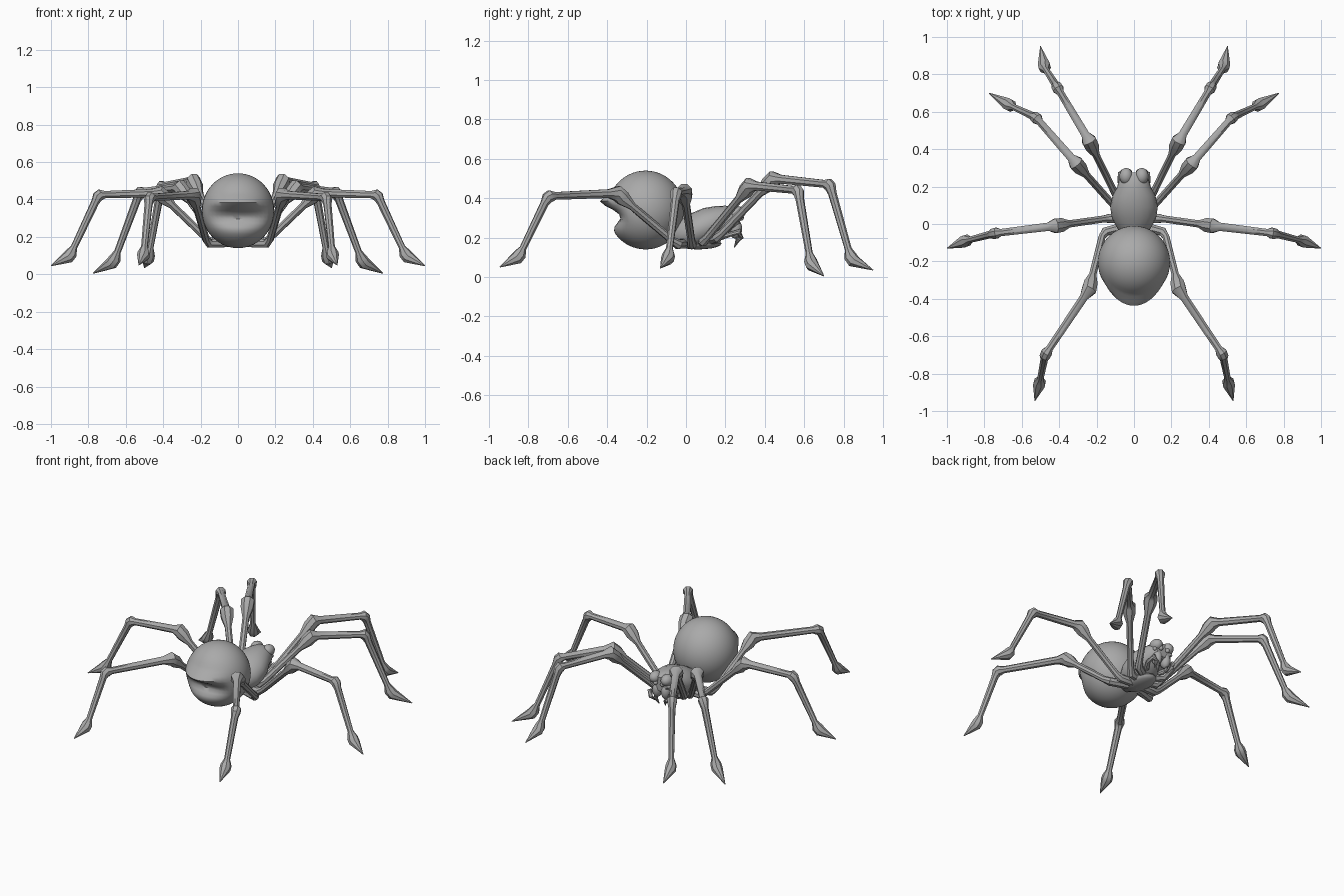
import bpy, bmesh, math
from mathutils import Vector, Matrix

if "Cube" in bpy.data.objects:
    bpy.data.objects.remove(bpy.data.objects["Cube"], do_unlink=True)

grey = bpy.data.materials.new("matte_grey")
grey.use_nodes = True
COLOR = (0.4, 0.4, 0.4, 1)
grey.diffuse_color = COLOR
grey.node_tree.nodes["Principled BSDF"].inputs["Base Color"].default_value = COLOR


def finish(name, bm, angle=40):
    bmesh.ops.recalc_face_normals(bm, faces=bm.faces)
    mesh = bpy.data.meshes.new(name)
    bm.to_mesh(mesh)
    bm.free()
    mesh.materials.append(grey)
    obj = bpy.data.objects.new(name, mesh)
    bpy.context.collection.objects.link(obj)
    bpy.ops.object.select_all(action="DESELECT")
    obj.select_set(True)
    bpy.context.view_layer.objects.active = obj
    bpy.ops.object.shade_smooth_by_angle(angle=math.radians(angle))
    return obj


def loft(bm, rings):
    """Skin rings of points and cap both ends."""
    loops = [[bm.verts.new(p) for p in ring] for ring in rings]
    n = len(loops[0])
    for a, b in zip(loops, loops[1:]):
        for i in range(n):
            j = (i + 1) % n
            bm.faces.new((a[i], a[j], b[j], b[i]))
    bm.faces.new(loops[0])
    bm.faces.new(loops[-1])


def tube(bm, points, radii, sides=8):
    """Tapered tube along a path."""
    pts = [Vector(p) for p in points]
    rings = []
    for i, p in enumerate(pts):
        before = (p - pts[max(i - 1, 0)]).normalized()
        after = (pts[min(i + 1, len(pts) - 1)] - p).normalized()
        t = (before + after).normalized()
        side = t.cross(Vector((0, 0, 1))).normalized()
        up = side.cross(t)
        rings.append([p + radii[i] * (side * math.cos(a) + up * math.sin(a))
                      for a in (math.tau * (k + 0.5) / sides for k in range(sides))])
    loft(bm, rings)


def ellipsoid(bm, center, size, u=16, v=10):
    m = Matrix.Translation(center) @ Matrix.Diagonal((*size, 1))
    return bmesh.ops.create_uvsphere(bm, u_segments=u, v_segments=v, radius=1, matrix=m)["verts"]


# Abdomen: a globe with an overhanging lip and a hollow at the rear
bm = bmesh.new()
for v in ellipsoid(bm, (0, -0.205, 0.34), (0.193, 0.195, 0.2), 40, 28):
    x, y, z = v.co
    if y < -0.2:
        rear = min(1, (-0.2 - y) / 0.12)
        middle = max(0, 1 - (x / 0.17) ** 2)
        lip = math.exp(-((z - 0.385) / 0.03) ** 2)
        hollow = math.exp(-((z - 0.305) / 0.045) ** 2)
        v.co.y += rear * middle * (0.065 * hollow - 0.045 * lip)
finish("abdomen", bm, 50)

# Head and thorax: oval sections along y as (y, half width, bottom, top)
SECTIONS = [(-0.08, 0.04, 0.17, 0.25), (-0.03, 0.085, 0.15, 0.29),
            (0.03, 0.118, 0.14, 0.325), (0.09, 0.127, 0.155, 0.35),
            (0.15, 0.115, 0.18, 0.36), (0.2, 0.09, 0.205, 0.362),
            (0.25, 0.075, 0.23, 0.355), (0.275, 0.055, 0.25, 0.34)]
bm = bmesh.new()
rings = []
for y, w, low, high in SECTIONS:
    mid, half = (low + high) / 2, (high - low) / 2
    rings.append([(w * math.cos(a), y, mid + half * math.sin(a))
                  for a in (math.tau * k / 20 for k in range(20))])
loft(bm, rings)
finish("head_and_thorax", bm, 50)

# Underside plate between the leg roots
bm = bmesh.new()
ellipsoid(bm, (0, 0.06, 0.17), (0.07, 0.12, 0.03))
finish("sternum", bm)

# Leg landmarks on the left: root, hip, knee, shin joint, ankle, tip
LEGS = {
    "front_leg": [(0.04, 0.13, 0.19), (0.1, 0.16, 0.2), (0.24, 0.445, 0.5),
                  (0.41, 0.73, 0.47), (0.48, 0.84, 0.085), (0.5, 0.95, 0.035)],
    "second_leg": [(0.04, 0.08, 0.18), (0.1, 0.09, 0.18), (0.31, 0.325, 0.465),
                   (0.525, 0.57, 0.44), (0.665, 0.635, 0.065), (0.775, 0.7, 0.005)],
    "third_leg": [(0.04, 0.03, 0.17), (0.14, 0.03, 0.165), (0.42, -0.01, 0.435),
                  (0.745, -0.05, 0.425), (0.9, -0.09, 0.095), (1.0, -0.13, 0.045)],
    "rear_leg": [(0.04, -0.01, 0.17), (0.165, -0.045, 0.165), (0.24, -0.35, 0.425),
                 (0.475, -0.7, 0.41), (0.505, -0.85, 0.1), (0.53, -0.945, 0.05)],
}
# Stations as (landmark position, radius), with swellings at the joints
STATIONS = [(0, 0.026), (0.9, 0.026), (1.08, 0.02), (1.75, 0.021), (1.9, 0.04),
            (2, 0.042), (2.12, 0.024), (2.9, 0.021), (2.97, 0.032), (3.03, 0.03),
            (3.12, 0.022), (3.85, 0.018), (3.95, 0.033), (4.1, 0.034), (5, 0.002)]


def along(path, s):
    i = min(int(s), len(path) - 2)
    return Vector(path[i]).lerp(Vector(path[i + 1]), s - i)


def mirrored(path, sign):
    return [(sign * x, y, z) for x, y, z in path]


for side, sign in (("left", 1), ("right", -1)):
    for name, path in LEGS.items():
        bm = bmesh.new()
        p = mirrored(path, sign)
        tube(bm, [along(p, s) for s, r in STATIONS], [r for s, r in STATIONS])
        finish(f"{side}_{name}", bm)

    # Jaw with its fang
    bm = bmesh.new()
    ellipsoid(bm, (sign * 0.032, 0.25, 0.245), (0.03, 0.035, 0.05))
    tube(bm, mirrored([(0.035, 0.26, 0.22), (0.034, 0.262, 0.185), (0.022, 0.245, 0.15)], sign),
         [0.017, 0.012, 0.002])
    finish(f"{side}_jaw", bm)

    # Short curled feeler beside the jaw
    bm = bmesh.new()
    tube(bm, mirrored([(0.045, 0.17, 0.2), (0.075, 0.22, 0.215), (0.072, 0.27, 0.23),
                       (0.06, 0.28, 0.2), (0.05, 0.25, 0.17)], sign),
         [0.016, 0.013, 0.016, 0.013, 0.003])
    finish(f"{side}_feeler", bm)

    # Brow bump and small eyes
    bm = bmesh.new()
    ellipsoid(bm, (sign * 0.042, 0.255, 0.325), (0.036, 0.045, 0.036))
    ellipsoid(bm, (sign * 0.025, 0.28, 0.3), (0.014, 0.014, 0.014), 12, 8)
    ellipsoid(bm, (sign * 0.06, 0.265, 0.29), (0.012, 0.012, 0.012), 12, 8)
    finish(f"{side}_brow_and_eyes", bm)
